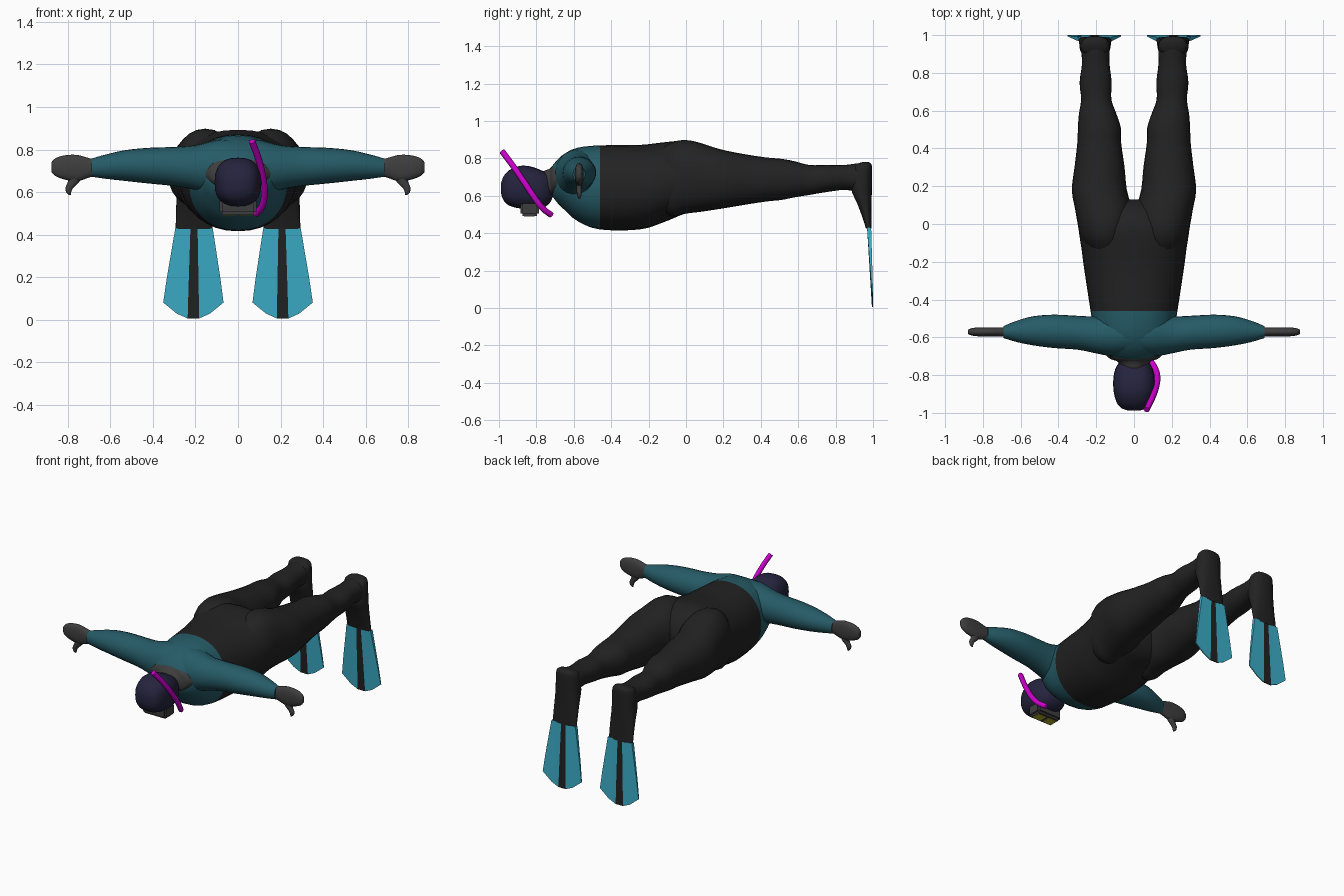
import bpy, bmesh, math
from mathutils import Vector


def material(name, r, g, b):
    m = bpy.data.materials.new(name)
    m.diffuse_color = (r, g, b, 1)
    return m


BLACK = material("black neoprene", 0.016, 0.016, 0.016)
TEAL = material("teal neoprene", 0.019, 0.105, 0.135)
BLUE = material("fin blue", 0.045, 0.42, 0.58)
NAVY = material("navy hood", 0.018, 0.017, 0.048)
GREY = material("dark grey rubber", 0.048, 0.048, 0.048)
PINK = material("magenta tube", 0.62, 0.0, 0.62)
YELLOW = material("yellow lens", 0.45, 0.42, 0.02)


def finish(name, bm, mats, mirror=False, smooth=60):
    bmesh.ops.recalc_face_normals(bm, faces=bm.faces)
    me = bpy.data.meshes.new(name)
    bm.to_mesh(me)
    bm.free()
    for m in mats:
        me.materials.append(m)
    ob = bpy.data.objects.new(name, me)
    bpy.context.collection.objects.link(ob)
    bpy.ops.object.select_all(action='DESELECT')
    ob.select_set(True)
    bpy.context.view_layer.objects.active = ob
    if smooth:
        bpy.ops.object.shade_smooth_by_angle(angle=math.radians(smooth))
    if mirror:
        ob.modifiers.new("mirror", 'MIRROR')
    return ob


def smooth_rows(rows, steps=3):
    """Catmull-Rom resampling of the section table."""
    rows = [Vector(r) for r in rows]
    out = []
    for i in range(len(rows) - 1):
        p1, p2 = rows[i], rows[i + 1]
        p0, p3 = rows[max(i - 1, 0)], rows[min(i + 2, len(rows) - 1)]
        for k in range(steps):
            t = k / steps
            out.append(0.5 * (2 * p1 + (p2 - p0) * t + (2 * p0 - 5 * p1 + 4 * p2 - p3) * t ** 2
                              + (3 * p1 - p0 - 3 * p2 + p3) * t ** 3))
    return out + [rows[-1]]


def loft(name, axis, rows, mats, power=2.0, n=24, mirror=False, rule=None, steps=3):
    """Rows are (position on axis, low, high, low, high) of the other two axes."""
    others = [a for a in range(3) if a != axis]
    bm = bmesh.new()
    rings = []
    for t, a0, a1, b0, b1 in smooth_rows(rows, steps):
        ring = []
        for k in range(n):
            ang = 2 * math.pi * k / n
            c, s = math.cos(ang), math.sin(ang)
            co = [0, 0, 0]
            co[axis] = t
            co[others[0]] = (a0 + a1) / 2 + (a1 - a0) / 2 * math.copysign(abs(c) ** (2 / power), c)
            co[others[1]] = (b0 + b1) / 2 + (b1 - b0) / 2 * math.copysign(abs(s) ** (2 / power), s)
            ring.append(bm.verts.new(co))
        rings.append(ring)
    for r0, r1 in zip(rings, rings[1:]):
        for k in range(n):
            bm.faces.new((r0[k], r0[(k + 1) % n], r1[(k + 1) % n], r1[k]))
    bm.faces.new(rings[0])
    bm.faces.new(rings[-1])
    if rule:
        for f in bm.faces:
            f.material_index = rule(f.calc_center_median())
    return finish(name, bm, mats, mirror)


# Torso: teal chest in front, black from the waist back
loft("torso", 1, [
    (-0.715, -0.10, 0.10, 0.60, 0.76), (-0.69, -0.145, 0.145, 0.565, 0.79),
    (-0.65, -0.18, 0.18, 0.525, 0.825), (-0.58, -0.21, 0.21, 0.465, 0.857),
    (-0.46, -0.23, 0.23, 0.42, 0.87), (-0.25, -0.262, 0.262, 0.42, 0.872),
    (-0.13, -0.278, 0.278, 0.455, 0.885), (-0.02, -0.29, 0.29, 0.50, 0.892),
    (0.06, -0.25, 0.25, 0.53, 0.86), (0.11, -0.16, 0.16, 0.58, 0.80),
    (0.13, -0.06, 0.06, 0.64, 0.74)], [TEAL, BLACK], 2.2, 32,
    rule=lambda c: int(c.y > -0.46))

# Neck seal
loft("neck_seal", 1, [(-0.69, -0.155, 0.155, 0.61, 0.77), (-0.715, -0.125, 0.125, 0.60, 0.76),
                      (-0.73, -0.085, 0.085, 0.59, 0.745), (-0.77, -0.07, 0.07, 0.57, 0.73)], [GREY])

# Legs
loft("leg", 1, [
    (-0.16, 0.06, 0.22, 0.55, 0.83), (-0.08, 0.025, 0.28, 0.49, 0.885),
    (0.0, 0.01, 0.298, 0.505, 0.898), (0.08, 0.01, 0.312, 0.515, 0.882),
    (0.18, 0.038, 0.329, 0.53, 0.85), (0.30, 0.05, 0.315, 0.55, 0.825),
    (0.43, 0.068, 0.30, 0.57, 0.805), (0.51, 0.07, 0.297, 0.578, 0.798),
    (0.58, 0.092, 0.292, 0.592, 0.785), (0.66, 0.12, 0.28, 0.605, 0.765),
    (0.75, 0.118, 0.288, 0.62, 0.765), (0.85, 0.13, 0.275, 0.632, 0.765),
    (0.93, 0.13, 0.28, 0.62, 0.775), (0.975, 0.15, 0.265, 0.64, 0.765)],
    [BLACK], 2.2, mirror=True)

# Feet bent downward into the fins
loft("foot", 2, [
    (0.782, 0.175, 0.24, 0.95, 0.975), (0.77, 0.145, 0.27, 0.915, 0.99),
    (0.74, 0.13, 0.282, 0.89, 0.995), (0.64, 0.125, 0.288, 0.882, 0.994),
    (0.56, 0.122, 0.29, 0.915, 0.992), (0.48, 0.12, 0.292, 0.945, 0.992),
    (0.425, 0.12, 0.294, 0.962, 0.992)], [BLACK], 2.4, mirror=True)

# Arms
loft("arm", 0, [
    (0.0, -0.69, -0.47, 0.58, 0.85), (0.10, -0.702, -0.465, 0.58, 0.845),
    (0.20, -0.685, -0.488, 0.61, 0.82), (0.30, -0.665, -0.486, 0.628, 0.812),
    (0.42, -0.657, -0.480, 0.64, 0.808), (0.53, -0.643, -0.488, 0.652, 0.797),
    (0.62, -0.625, -0.512, 0.662, 0.777), (0.69, -0.604, -0.54, 0.672, 0.757)],
    [TEAL], mirror=True)

# Gloves
loft("glove", 0, [
    (0.67, -0.595, -0.547, 0.678, 0.752), (0.71, -0.595, -0.547, 0.665, 0.762),
    (0.76, -0.595, -0.547, 0.65, 0.775), (0.82, -0.595, -0.547, 0.66, 0.772),
    (0.86, -0.59, -0.552, 0.676, 0.758), (0.878, -0.582, -0.56, 0.695, 0.74)],
    [GREY], 2.3, 20, mirror=True)
loft("thumb", 2, [
    (0.70, 0.73, 0.80, -0.588, -0.554), (0.65, 0.745, 0.80, -0.586, -0.556),
    (0.62, 0.775, 0.812, -0.584, -0.558), (0.598, 0.785, 0.808, -0.582, -0.56),
    (0.586, 0.786, 0.796, -0.576, -0.566)], [GREY], 2.0, 12, mirror=True)

# Hooded head
loft("hood", 1, [
    (-0.988, -0.03, 0.03, 0.61, 0.67), (-0.975, -0.066, 0.066, 0.575, 0.705),
    (-0.945, -0.092, 0.092, 0.548, 0.737), (-0.89, -0.107, 0.107, 0.533, 0.76),
    (-0.83, -0.110, 0.110, 0.53, 0.757), (-0.77, -0.10, 0.10, 0.535, 0.735),
    (-0.73, -0.075, 0.075, 0.56, 0.715), (-0.71, -0.04, 0.04, 0.60, 0.69)], [NAVY], 2.5)


def box(name, lo, hi, mat, bevel=0.0):
    bm = bmesh.new()
    bmesh.ops.create_cube(bm, size=1)
    for v in bm.verts:
        v.co = [(l + h) / 2 + c * (h - l) for l, h, c in zip(lo, hi, v.co)]
    if bevel:
        bmesh.ops.bevel(bm, geom=bm.edges[:], offset=bevel, segments=2, affect='EDGES')
    return finish(name, bm, [mat], smooth=30)


# Mask under the face, with two lens plates
box("mask", (-0.088, -0.885, 0.493), (0.088, -0.785, 0.57), GREY, 0.012)
for side, x in (("left", -0.04), ("right", 0.04)):
    box("lens_" + side, (x - 0.03, -0.865, 0.490), (x + 0.03, -0.81, 0.496), YELLOW)

# Snorkel as a bent tube
curve = bpy.data.curves.new("snorkel", 'CURVE')
curve.dimensions = '3D'
curve.bevel_depth = 0.016
curve.bevel_resolution = 3
curve.use_fill_caps = True
curve.materials.append(PINK)
path = [(0.066, -0.983, 0.838), (0.095, -0.925, 0.76), (0.118, -0.86, 0.665),
        (0.124, -0.81, 0.59), (0.112, -0.765, 0.532), (0.085, -0.72, 0.497)]
sp = curve.splines.new('BEZIER')
sp.bezier_points.add(len(path) - 1)
for p, co in zip(sp.bezier_points, path):
    p.co = co
    p.handle_left_type = p.handle_right_type = 'AUTO'
sp.resolution_u = 5
bpy.context.collection.objects.link(bpy.data.objects.new("snorkel", curve))

# Fins: tapered blades with a black centre stripe
bm = bmesh.new()
columns = [(-1, 0.08), (-0.55, 0.028), (-0.19, 0.005), (0.19, 0.005), (0.55, 0.028), (1, 0.08)]
layers = []
for front in (True, False):
    grid = []
    for t in (0, 0.33, 0.66, 1):
        row = []
        for u, bottom in columns:
            top = 0.43
            x = 0.207 + 0.003 * t + u * (0.088 + 0.054 * min(1, t * 1.05))
            z = top + (bottom - top) * t
            y = 0.968 + 0.026 * t if front else 0.99 + 0.01 * t
            row.append(bm.verts.new((x, y, z)))
        grid.append(row)
    layers.append(grid)
    for i in range(3):
        for j in range(5):
            f = bm.faces.new((grid[i][j], grid[i][j + 1], grid[i + 1][j + 1], grid[i + 1][j]))
            f.material_index = int(j == 2)
bmesh.ops.bridge_loops(bm, edges=[e for e in bm.edges if e.is_boundary])
finish("fin", bm, [BLUE, BLACK], mirror=True, smooth=30)
